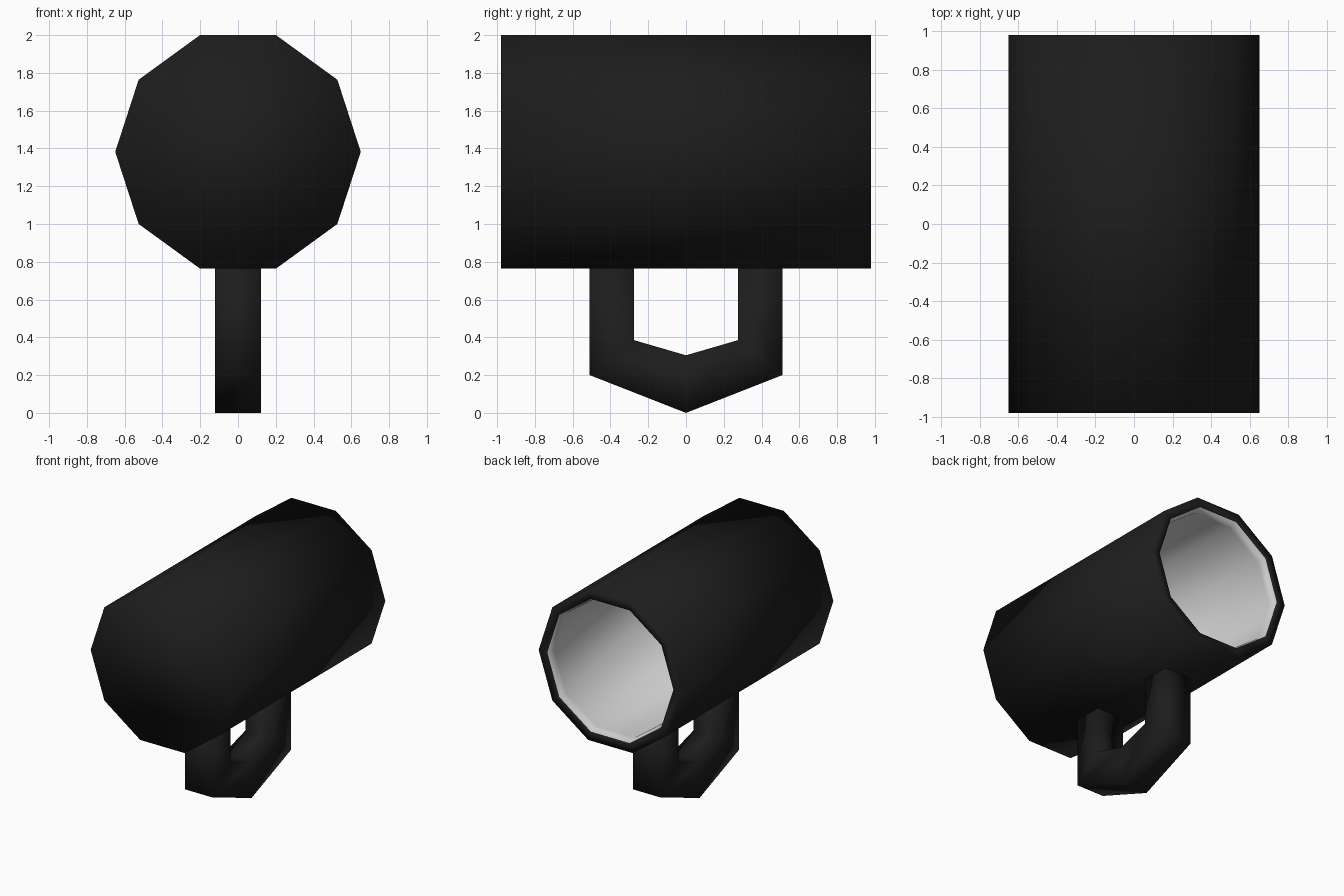
import bpy, bmesh
from math import cos, sin, tau

if "Cube" in bpy.data.objects:
    bpy.data.objects.remove(bpy.data.objects["Cube"])

SIDES = 10
AXIS_Z = 1.382


def material(name, value):
    m = bpy.data.materials.new(name)
    m.diffuse_color = (value, value, value, 1)
    m.use_nodes = True
    m.node_tree.nodes["Principled BSDF"].inputs["Base Color"].default_value = m.diffuse_color
    return m


black = material("black_paint", 0.012)
grey = material("inner_lining", 0.6)


def finish(name, bm, mats):
    bmesh.ops.recalc_face_normals(bm, faces=bm.faces)
    for f in bm.faces:
        f.smooth = True
    me = bpy.data.meshes.new(name)
    bm.to_mesh(me)
    bm.free()
    for m in mats:
        me.materials.append(m)
    ob = bpy.data.objects.new(name, me)
    bpy.context.collection.objects.link(ob)
    return ob


# Lamp housing: ten-sided cup along y, open at the back, with a pale lining
profile = [(0.65, -0.98), (0.65, 0.98), (0.572, 0.98), (0.555, 0.91), (0.555, -0.89)]
bm = bmesh.new()
rings = [[bm.verts.new((r * cos(tau * i / SIDES), y, AXIS_Z + r * sin(tau * i / SIDES)))
          for i in range(SIDES)] for r, y in profile]
for k, (a, b) in enumerate(zip(rings, rings[1:])):
    for i in range(SIDES):
        j = (i + 1) % SIDES
        f = bm.faces.new((a[i], a[j], b[j], b[i]))
        f.material_index = int(k >= 2)
bm.faces.new(rings[0])
bm.faces.new(rings[-1]).material_index = 1
finish("lamp_housing", bm, [black, grey])

# Mounting bracket: square bar bent into a pointed U below the housing
half = [(-0.51, -0.275, 0.775, 0.775), (-0.51, -0.275, 0.2, 0.385), (0, 0, 0.0, 0.305)]
stations = half + [(-yo, -yi, zo, zi) for yo, yi, zo, zi in half[1::-1]]
bm = bmesh.new()
loops = [[bm.verts.new(p) for p in ((-0.123, yo, zo), (0.123, yo, zo),
                                    (0.123, yi, zi), (-0.123, yi, zi))]
         for yo, yi, zo, zi in stations]
for a, b in zip(loops, loops[1:]):
    for i in range(4):
        j = (i + 1) % 4
        bm.faces.new((a[i], a[j], b[j], b[i]))
bm.faces.new(loops[0])
bm.faces.new(loops[-1])
finish("mounting_bracket", bm, [black])
